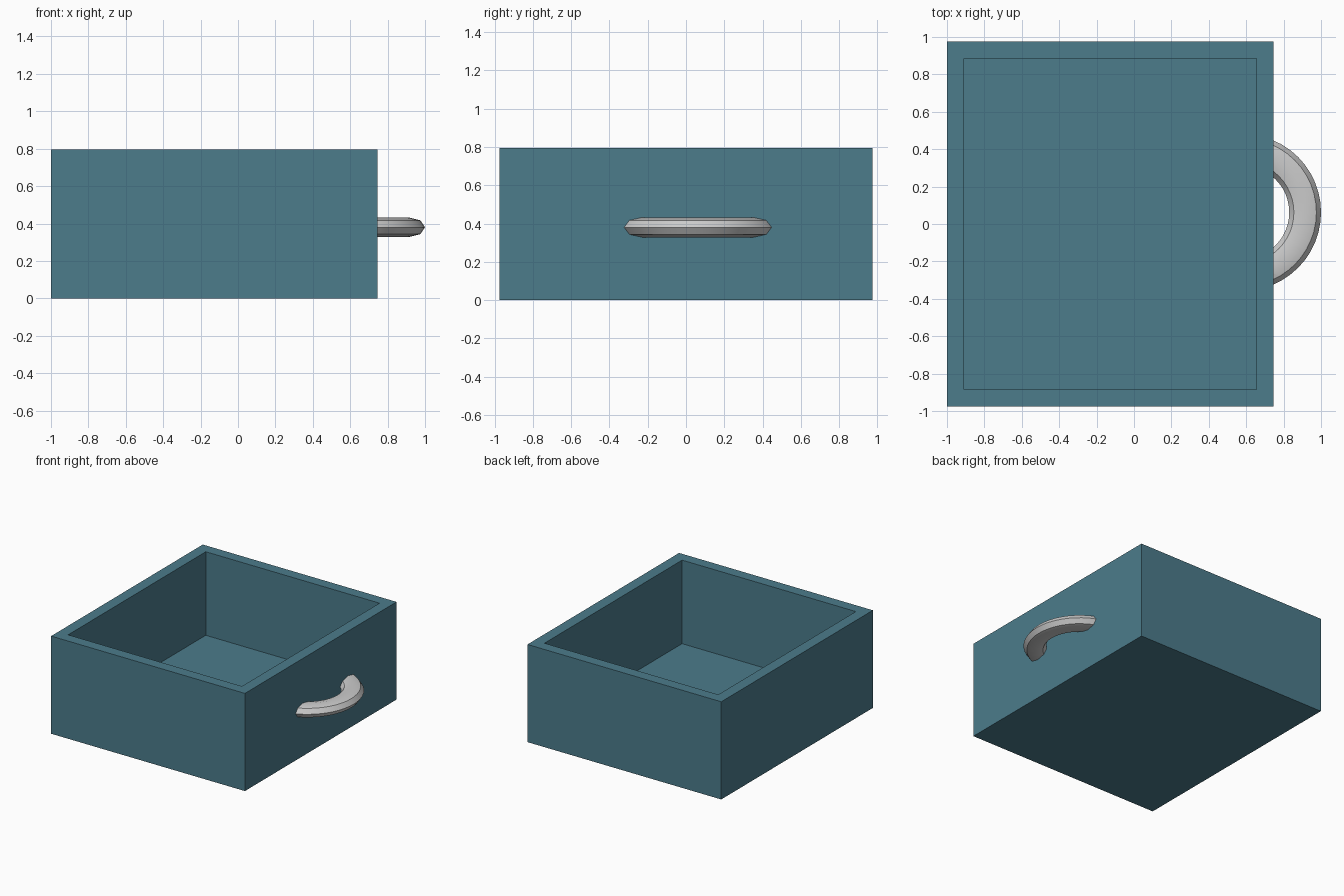
import bpy, bmesh
from math import cos, sin, pi, radians
from mathutils import Matrix, Vector

if "Cube" in bpy.data.objects:
    bpy.data.objects.remove(bpy.data.objects["Cube"])


def make_object(name, bm):
    bmesh.ops.recalc_face_normals(bm, faces=bm.faces)
    mesh = bpy.data.meshes.new(name)
    bm.to_mesh(mesh)
    bm.free()
    obj = bpy.data.objects.new(name, mesh)
    bpy.context.collection.objects.link(obj)
    return obj


# Drawer box: solid block, top inset for the rim, then sunk to the floor
X0, X1, Y, H = -1.0, 0.745, 0.975, 0.795
WALL, FLOOR = 0.09, 0.115
bm = bmesh.new()
bmesh.ops.create_cube(bm, size=1, matrix=Matrix.Translation(((X0 + X1) / 2, 0, H / 2))
                      @ Matrix.Diagonal((X1 - X0, 2 * Y, H, 1)))
bm.normal_update()
top = max(bm.faces, key=lambda f: f.calc_center_median().z)
bmesh.ops.inset_region(bm, faces=[top], thickness=WALL, use_even_offset=True)
sunk = bmesh.ops.extrude_face_region(bm, geom=[top])["geom"]
for v in (g for g in sunk if isinstance(g, bmesh.types.BMVert)):
    v.co.z = FLOOR
if top.is_valid:
    bmesh.ops.delete(bm, geom=[top], context="FACES_ONLY")
box = make_object("drawer_box", bm)
teal = bpy.data.materials.new("teal")
teal.diffuse_color = (0.072, 0.2, 0.26, 1)
teal.use_nodes = True
teal.node_tree.nodes["Principled BSDF"].inputs["Base Color"].default_value = teal.diffuse_color
box.data.materials.append(teal)

# Handle: flattened ring, cut off inside the thickness of the front wall
CX, CY, CZ, R, RX, RZ = 0.581, 0.062, 0.38, 0.334, 0.085, 0.052
N, M = 48, 8
bm = bmesh.new()
rings = []
for i in range(N):
    a = 2 * pi * i / N
    ring = []
    for j in range(M):
        b = 2 * pi * j / M
        r = R + RX * cos(b)
        ring.append(bm.verts.new((CX + r * cos(a), CY + r * sin(a), CZ + RZ * sin(b))))
    rings.append(ring)
for i in range(N):
    p, q = rings[i], rings[(i + 1) % N]
    for j in range(M):
        k = (j + 1) % M
        bm.faces.new((p[j], q[j], q[k], p[k]))
bmesh.ops.bisect_plane(bm, geom=bm.verts[:] + bm.edges[:] + bm.faces[:],
                       plane_co=Vector((0.71, 0, 0)), plane_no=Vector((1, 0, 0)),
                       clear_inner=True)
bmesh.ops.holes_fill(bm, edges=[e for e in bm.edges if e.is_boundary], sides=0)
handle = make_object("handle", bm)
bpy.context.view_layer.objects.active = handle
handle.select_set(True)
bpy.ops.object.shade_smooth_by_angle(angle=radians(30))
